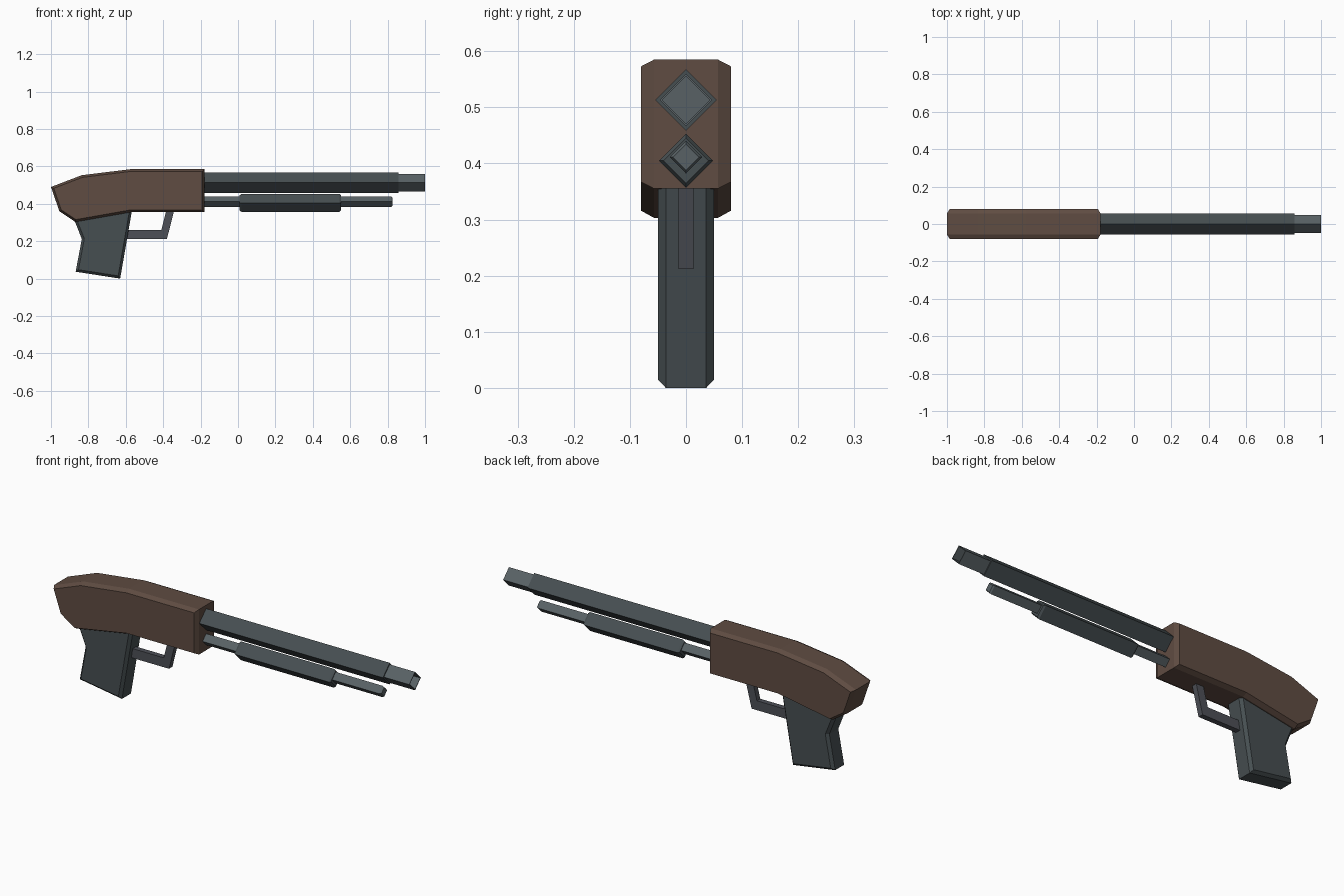
import bpy, bmesh, math
from mathutils import Vector

if "Cube" in bpy.data.objects:
    bpy.data.objects.remove(bpy.data.objects["Cube"])


def material(name, rgb):
    m = bpy.data.materials.new(name)
    m.diffuse_color = (*rgb, 1)
    m.use_nodes = True
    m.node_tree.nodes["Principled BSDF"].inputs["Base Color"].default_value = m.diffuse_color
    return m


WOOD = material("brown", (0.115, 0.072, 0.054))
STEEL = material("dark_steel", (0.062, 0.077, 0.083))
LIGHT = material("light_steel", (0.098, 0.12, 0.13))
GUARD = material("guard_steel", (0.075, 0.08, 0.095))


def inset(points, d):
    """Offset a counter-clockwise polygon inwards with mitred corners."""
    pts = [Vector(p) for p in points]
    out = []
    for i, p in enumerate(pts):
        a = (p - pts[i - 1]).normalized()
        b = (pts[(i + 1) % len(pts)] - p).normalized()
        na, nb = Vector((-a.y, a.x)), Vector((-b.y, b.x))
        out.append(p + (na + nb) * d / (1 + na.dot(nb)))
    return out


def loft(name, rings, mat):
    """Skin a list of equal-length point rings and cap both ends."""
    bm = bmesh.new()
    loops = [[bm.verts.new(p) for p in ring] for ring in rings]
    n = len(loops[0])
    for a, b in zip(loops, loops[1:]):
        for i in range(n):
            j = (i + 1) % n
            bm.faces.new((a[i], a[j], b[j], b[i]))
    bm.faces.new(loops[0])
    bm.faces.new(loops[-1])
    bmesh.ops.recalc_face_normals(bm, faces=bm.faces)
    me = bpy.data.meshes.new(name)
    bm.to_mesh(me)
    bm.free()
    me.materials.append(mat)
    ob = bpy.data.objects.new(name, me)
    bpy.context.collection.objects.link(ob)
    return ob


def slab(name, profile, half, mat, rim=None, d=0.0):
    """Side profile (x, z) given thickness in y, with chamfered side edges."""
    small = inset(profile, d)
    layers = [(half, profile)] if rim is None else [(half, small), (rim, profile)]
    layers = [(-y, p) for y, p in layers] + [(y, p) for y, p in reversed(layers)]
    loft(name, [[(x, y, z) for x, z in p] for y, p in layers], mat)


def diamond_rod(name, z, stations, mat):
    """Four-sided rod along x, edge up; stations are (x, radius)."""
    turns = [math.pi / 2 * k for k in range(4)]
    loft(name, [[(x, r * math.cos(t), z + r * math.sin(t)) for t in turns]
                for x, r in stations], mat)


# receiver body
slab("receiver_body",
     [(-0.955, 0.36), (-0.87, 0.303), (-0.575, 0.355), (-0.18, 0.355),
      (-0.18, 0.585), (-0.575, 0.585), (-0.835, 0.553), (-1.0, 0.49)],
     0.08, WOOD, rim=0.057, d=0.012)

# hand grip
slab("grip",
     [(-0.835, 0.212), (-0.868, 0.037), (-0.63, 0.0), (-0.565, 0.375),
      (-0.88, 0.325)],
     0.05, STEEL, rim=0.036, d=0.013)

# trigger guard
slab("trigger_guard",
     [(-0.61, 0.212), (-0.38, 0.212), (-0.34, 0.37), (-0.382, 0.37),
      (-0.41, 0.26), (-0.61, 0.26)],
     0.0135, GUARD)

# barrel and hollow muzzle
diamond_rod("barrel", 0.513, [(-0.2, 0.055), (0.857, 0.055)], STEEL)
diamond_rod("muzzle", 0.513,
            [(0.84, 0.047), (1.0, 0.047), (1.0, 0.042), (0.95, 0.042)], LIGHT)

# magazine tube and sliding pump
diamond_rod("magazine_tube", 0.411,
            [(-0.2, 0.029), (0.818, 0.029), (0.826, 0.023)], LIGHT)
diamond_rod("pump", 0.405,
            [(0.008, 0.04), (0.018, 0.048), (0.542, 0.048), (0.552, 0.04)], STEEL)
